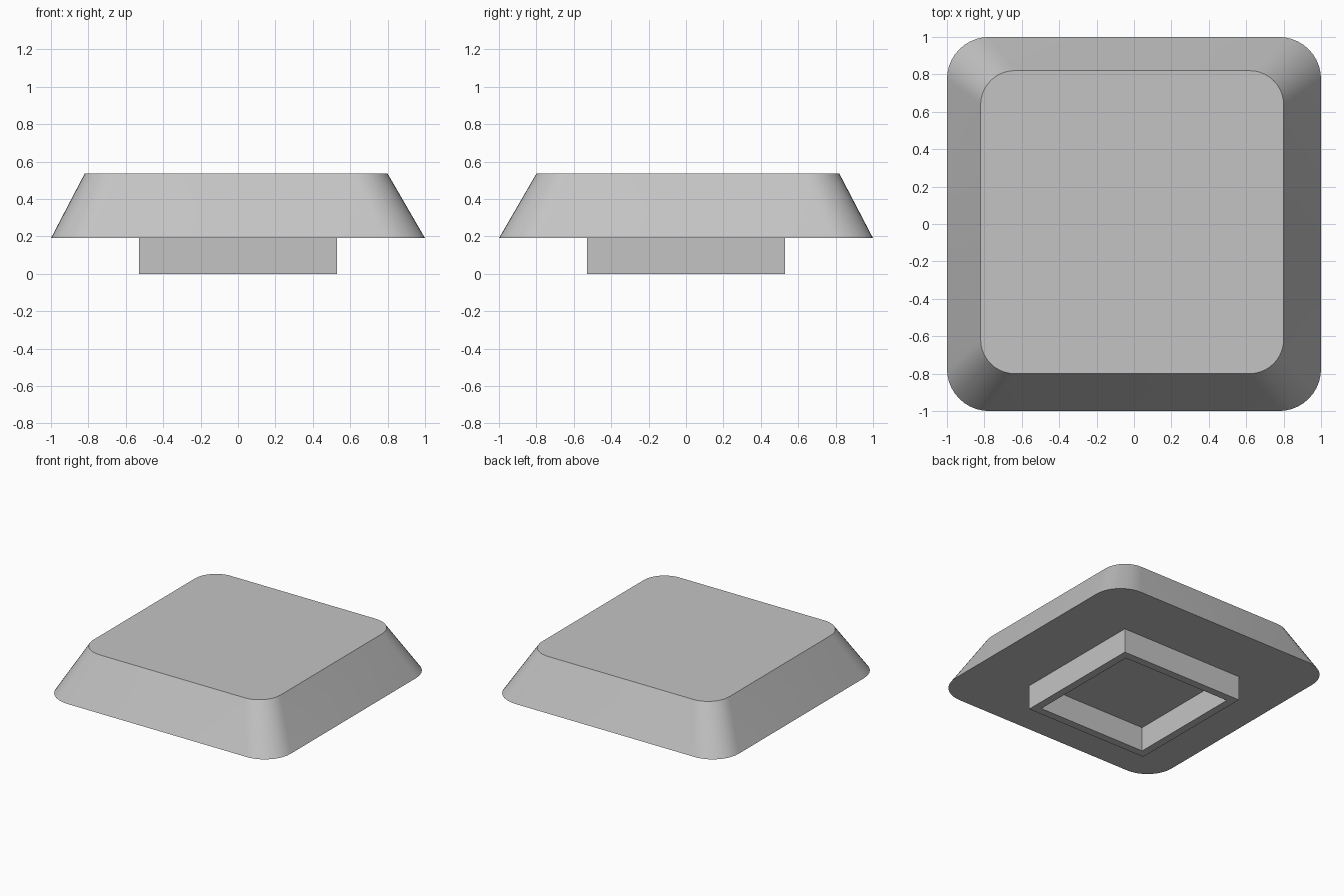
import bpy, bmesh, math

cube = bpy.data.objects.get("Cube")
if cube:
    bpy.data.objects.remove(cube, do_unlink=True)

GREY = (0.55, 0.55, 0.55, 1)
grey = bpy.data.materials.new("plain_grey")
grey.use_nodes = True
grey.diffuse_color = GREY
grey.node_tree.nodes["Principled BSDF"].inputs["Base Color"].default_value = GREY


def outline(half, radius, cx=0, cy=0, steps=10):
    """Counter-clockwise square outline; a zero radius gives sharp corners."""
    if radius == 0:
        steps = 0
    points = []
    for corner in range(4):
        mid = math.radians(45 + 90 * corner)
        ox = math.copysign(half - radius, math.cos(mid))
        oy = math.copysign(half - radius, math.sin(mid))
        for i in range(steps + 1):
            a = math.radians(90 * corner + (90 * i / steps if steps else 0))
            points.append((cx + ox + radius * math.cos(a), cy + oy + radius * math.sin(a)))
    return points


def loft(name, sections, closed=False):
    """Join outlines at given heights, capping the ends or closing the loop."""
    bm = bmesh.new()
    rings = [[bm.verts.new((x, y, z)) for x, y in pts] for pts, z in sections]
    pairs = list(zip(rings, rings[1:]))
    if closed:
        pairs.append((rings[-1], rings[0]))
    else:
        bm.faces.new(rings[0])
        bm.faces.new(rings[-1])
    for low, high in pairs:
        n = len(low)
        for i in range(n):
            j = (i + 1) % n
            bm.faces.new((low[i], low[j], high[j], high[i]))
    bmesh.ops.recalc_face_normals(bm, faces=bm.faces)
    mesh = bpy.data.meshes.new(name)
    bm.to_mesh(mesh)
    bm.free()
    mesh.materials.append(grey)
    obj = bpy.data.objects.new(name, mesh)
    bpy.context.collection.objects.link(obj)
    return obj


BASE, TOP = 0.19, 0.535

# Tapered cap with rounded corners, its top shifted slightly off centre
cap = loft("cap", [(outline(1, 0.225), BASE),
                   (outline(0.81, 0.182, -0.01, 0.01), TOP)])
bpy.ops.object.select_all(action="DESELECT")
cap.select_set(True)
bpy.context.view_layer.objects.active = cap
bpy.ops.object.shade_smooth_by_angle(angle=math.radians(30))

# Hollow square collar underneath
outer, inner = outline(0.528, 0), outline(0.467, 0)
loft("collar", [(outer, 0), (outer, BASE), (inner, BASE), (inner, 0)], closed=True)
